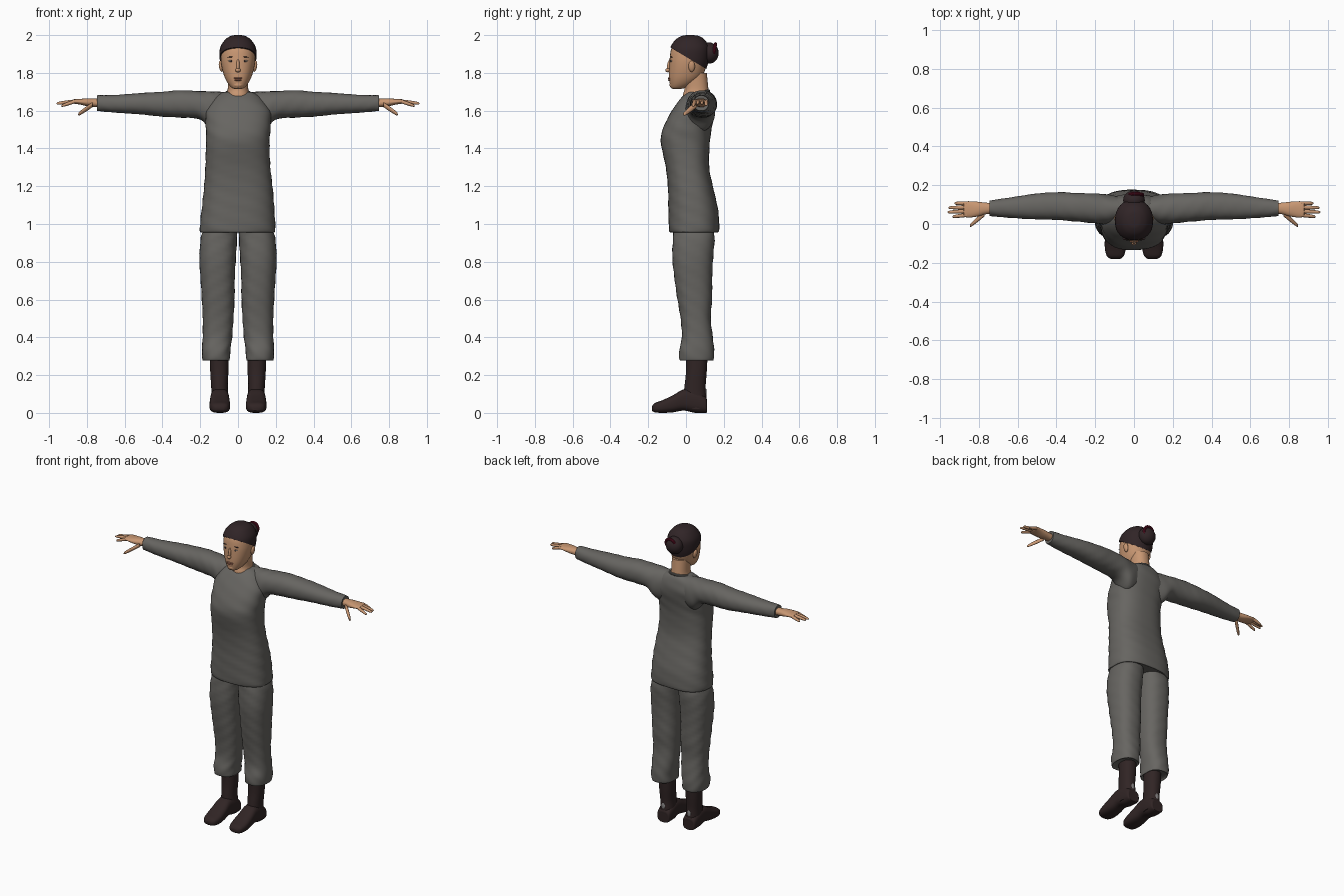
import bpy
import bmesh
from math import sin, cos, pi, radians
from mathutils import Matrix, Vector

cube = bpy.data.objects.get("Cube")
if cube:
    bpy.data.objects.remove(cube)


def material(name, r, g, b):
    mat = bpy.data.materials.new(name)
    mat.use_nodes = True
    mat.diffuse_color = (r, g, b, 1)
    shader = next(n for n in mat.node_tree.nodes if n.type == "BSDF_PRINCIPLED")
    shader.inputs["Base Color"].default_value = (r, g, b, 1)
    shader.inputs["Roughness"].default_value = 0.8
    return mat


cloth = material("grey cloth", 0.135, 0.13, 0.12)
skin = material("warm skin", 0.58, 0.31, 0.17)
hair = material("dark brown hair", 0.03, 0.018, 0.02)
leather = material("dark boot leather", 0.03, 0.018, 0.018)
patch_grey = material("heel patch grey", 0.25, 0.24, 0.24)
red = material("red hair tie", 0.12, 0.006, 0.02)
lip = material("lip tone", 0.4, 0.16, 0.1)
eye_white = material("eye grey", 0.4, 0.36, 0.32)


def finish(name, bm, mat, angle=50):
    """Turn a bmesh into a smooth shaded object."""
    bmesh.ops.recalc_face_normals(bm, faces=bm.faces)
    mesh = bpy.data.meshes.new(name)
    bm.to_mesh(mesh)
    bm.free()
    mesh.materials.append(mat)
    for poly in mesh.polygons:
        poly.use_smooth = True
    mesh.set_sharp_from_angle(angle=radians(angle))
    obj = bpy.data.objects.new(name, mesh)
    bpy.context.collection.objects.link(obj)
    return obj


def spline(rings, steps):
    """Smooth in-between rings through the given ones."""
    result = []
    last = len(rings) - 1
    for i in range(last):
        four = [rings[max(0, min(last, i + k))] for k in (-1, 0, 1, 2)]
        for s in range(steps):
            u = s / steps
            result.append([
                b + u * ((c - a) + u * ((2 * a - 5 * b + 4 * c - d) + u * (3 * (b - c) + d - a))) / 2
                for a, b, c, d in zip(*four)])
    return result + [list(rings[-1])]


def loft_mesh(rings, axis="z", side=1, power=2.2, wrinkle=0, pad=0, segments=32, steps=5):
    """Skin rings of (position, low a, high a, low b, high b) along an axis."""
    place = {"x": lambda t, a, b: (t, a, b),
             "y": lambda t, a, b: (a, t, b),
             "z": lambda t, a, b: (a, b, t)}[axis]
    bm = bmesh.new()
    loops = []
    for t, a0, a1, b0, b1 in spline(rings, steps):
        loop = []
        for k in range(segments):
            ang = 2 * pi * k / segments
            c, s = cos(ang), sin(ang)
            fold = 1 + wrinkle * sin(3 * ang + 31 * t) * sin(47 * t + 2 * ang)
            ca = abs(c) ** (2 / power) * (1 if c > 0 else -1) * fold
            sb = abs(s) ** (2 / power) * (1 if s > 0 else -1) * fold
            a = (a0 + a1) / 2 + ca * ((a1 - a0) / 2 + pad)
            b = (b0 + b1) / 2 + sb * ((b1 - b0) / 2 + pad)
            x, y, z = place(t, a, b)
            loop.append(bm.verts.new((x * side, y, z)))
        loops.append(loop)
    for low, high in zip(loops, loops[1:]):
        for k in range(segments):
            n = (k + 1) % segments
            bm.faces.new((low[k], low[n], high[n], high[k]))
    bm.faces.new(loops[0])
    bm.faces.new(loops[-1])
    return bm


def loft(name, rings, mat, **options):
    return finish(name, loft_mesh(rings, **options), mat)


def ball(name, centre, size, mat, tilt=0, axis="Y"):
    bm = bmesh.new()
    shape = (Matrix.Translation(centre) @ Matrix.Rotation(radians(tilt), 4, axis)
             @ Matrix.Diagonal((*size, 1)))
    bmesh.ops.create_uvsphere(bm, u_segments=24, v_segments=14, radius=1, matrix=shape)
    return finish(name, bm, mat)


def band(name, centre, major, minor, mat, tilt, stretch=1):
    bpy.ops.mesh.primitive_torus_add(location=centre, rotation=(radians(tilt), 0, 0),
                                     major_radius=major, minor_radius=minor,
                                     major_segments=36, minor_segments=10)
    obj = bpy.context.object
    obj.name = name
    obj.scale.y = stretch
    obj.data.materials.append(mat)
    bpy.ops.object.shade_smooth_by_angle()


def sym(z, half, y0, y1):
    return (z, -half, half, y0, y1)


# Tunic body
loft("tunic", [
    sym(.96, .185, -.075, .16), sym(.965, .2, -.09, .175), sym(1.07, .193, -.092, .172),
    sym(1.18, .183, -.095, .147), sym(1.3, .172, -.108, .122), sym(1.44, .168, -.133, .128),
    sym(1.52, .172, -.115, .14), sym(1.6, .17, -.075, .153), sym(1.66, .13, -.033, .145),
    sym(1.695, .085, .005, .13), sym(1.7, .05, .02, .11)],
    cloth, power=2.5, wrinkle=.018, segments=48)
band("collar", (0, .055, 1.688), .066, .009, cloth, 14)

# Neck and head
loft("neck", [sym(1.62, .06, -.02, .12), sym(1.68, .06, -.017, .122),
              sym(1.72, .054, -.008, .118), sym(1.8, .055, -.02, .11)], skin)
head_rings = [
    sym(1.715, .018, -.068, -.03), sym(1.722, .034, -.08, .0), sym(1.745, .054, -.086, .045),
    sym(1.78, .072, -.09, .085), sym(1.83, .086, -.089, .106), sym(1.88, .092, -.086, .117),
    sym(1.93, .088, -.077, .117), sym(1.97, .063, -.05, .093), sym(1.99, .033, -.018, .063),
    sym(1.995, .008, .012, .032)]
loft("head", head_rings, skin)

# Hair cap: a padded copy of the head, cut along the hairline
cap = loft_mesh(head_rings, pad=.006, steps=8)
for v in cap.verts:
    v.co.z += .005
cut = bmesh.ops.bisect_plane(cap, geom=cap.verts[:] + cap.edges[:] + cap.faces[:],
                             plane_co=(0, 0, 1.885), plane_no=(0, .6, 1), clear_inner=True)
rim = [g for g in cut["geom_cut"] if isinstance(g, bmesh.types.BMEdge)]
bmesh.ops.holes_fill(cap, edges=rim)
finish("hair_cap", cap, hair)
ball("hair_bun", (0, .123, 1.905), (.056, .05, .056), hair)
band("hair_tie", (.01, .15, 1.92), .034, .009, red, 80)

# Face
ball("nose_bridge", (0, -.088, 1.84), (.009, .012, .034), skin, -10, "X")
ball("nose_tip", (0, -.096, 1.814), (.014, .013, .011), skin)
ball("upper_lip", (0, -.087, 1.772), (.024, .009, .005), lip)
ball("lower_lip", (0, -.085, 1.763), (.02, .01, .006), lip)
ball("chin", (0, -.071, 1.737), (.026, .016, .017), skin)

# Arm, hand, leg and boot profiles for the +x side
sleeve = [(.04, .03, .13, 1.54, 1.695), (.13, .0, .152, 1.49, 1.7), (.2, .005, .158, 1.553, 1.703),
          (.3, .013, .16, 1.564, 1.709), (.4, .02, .163, 1.568, 1.7), (.52, .025, .155, 1.58, 1.692),
          (.65, .033, .135, 1.59, 1.684), (.735, .04, .122, 1.598, 1.682),
          (.745, .043, .119, 1.601, 1.679), (.744, .055, .107, 1.613, 1.667)]
palm = [(.72, .055, .107, 1.617, 1.662), (.765, .05, .11, 1.62, 1.664), (.8, .04, .114, 1.624, 1.665),
        (.84, .034, .117, 1.633, 1.662), (.872, .036, .116, 1.638, 1.66),
        (.878, .045, .108, 1.644, 1.655)]
trouser = [(.285, .055, .175, -.015, .13), (.28, .044, .187, -.032, .147), (.33, .04, .19, -.035, .15),
           (.4, .03, .186, -.022, .142), (.5, .024, .187, -.03, .13), (.6, .02, .193, -.045, .138),
           (.7, .017, .197, -.058, .14), (.82, .01, .203, -.073, .143), (.93, .006, .197, -.07, .15),
           (1.0, .004, .17, -.06, .14)]
shaft = [(.02, .048, .142, .005, .106), (.08, .05, .14, -.012, .108), (.14, .054, .142, -.008, .104),
         (.22, .051, .147, .0, .11), (.34, .05, .15, .0, .116)]
foot = [(.11, .065, .125, .005, .06), (.104, .05, .14, .0, .085), (.05, .046, .145, .0, .12),
        (-.01, .047, .146, .012, .125), (-.07, .043, .15, .003, .093), (-.125, .042, .15, .0, .067),
        (-.165, .053, .14, .003, .052), (-.18, .072, .12, .012, .036)]


def finger(name, start, end, radius, side):
    """Tapered round finger between two points, running along x."""
    rings = []
    for u, grow in ((0, 1), (.35, 1.05), (.75, .9), (.95, .65), (1, .2)):
        x, y, z = Vector(start).lerp(Vector(end), u)
        r = radius * grow
        rings.append((x, y - r, y + r, z - r, z + r))
    loft(name, rings, skin, axis="x", side=side, segments=12, steps=3, power=2)


for side, label in ((1, "left"), (-1, "right")):
    # Arms and hands
    loft(label + "_sleeve", sleeve, cloth, axis="x", side=side, wrinkle=.025)
    loft(label + "_palm", palm, skin, axis="x", side=side)
    for i, (reach, tip_z) in enumerate(((.935, 1.625), (.96, 1.638), (.955, 1.638), (.925, 1.63))):
        base_y = .046 + i * .02
        finger(f"{label}_finger_{i + 1}", (.86, base_y, 1.65), (reach, base_y * 1.15 - .015, tip_z),
               .0095, side)
    finger(label + "_thumb", (.77, .053, 1.632), (.846, -.01, 1.58), .013, side)

    # Legs and boots
    loft(label + "_trouser_leg", trouser, cloth, side=side, power=2.4, wrinkle=.03)
    loft(label + "_boot_shaft", shaft, leather, side=side)
    loft(label + "_boot_foot", foot, leather, axis="y", side=side, power=2.8)
    ball(label + "_heel_patch", (side * .096, .105, .11), (.013, .004, .02), patch_grey)

    # Ears, eyes and brows
    ball(label + "_ear", (side * .09, .03, 1.835), (.011, .017, .03), skin, side * 10)
    ball(label + "_eye", (side * .036, -.078, 1.862), (.016, .006, .005), eye_white, side * -6)
    ball(label + "_iris", (side * .036, -.081, 1.862), (.005, .005, .005), hair)
    ball(label + "_brow", (side * .038, -.076, 1.884), (.022, .006, .0025), hair, side * 5)
